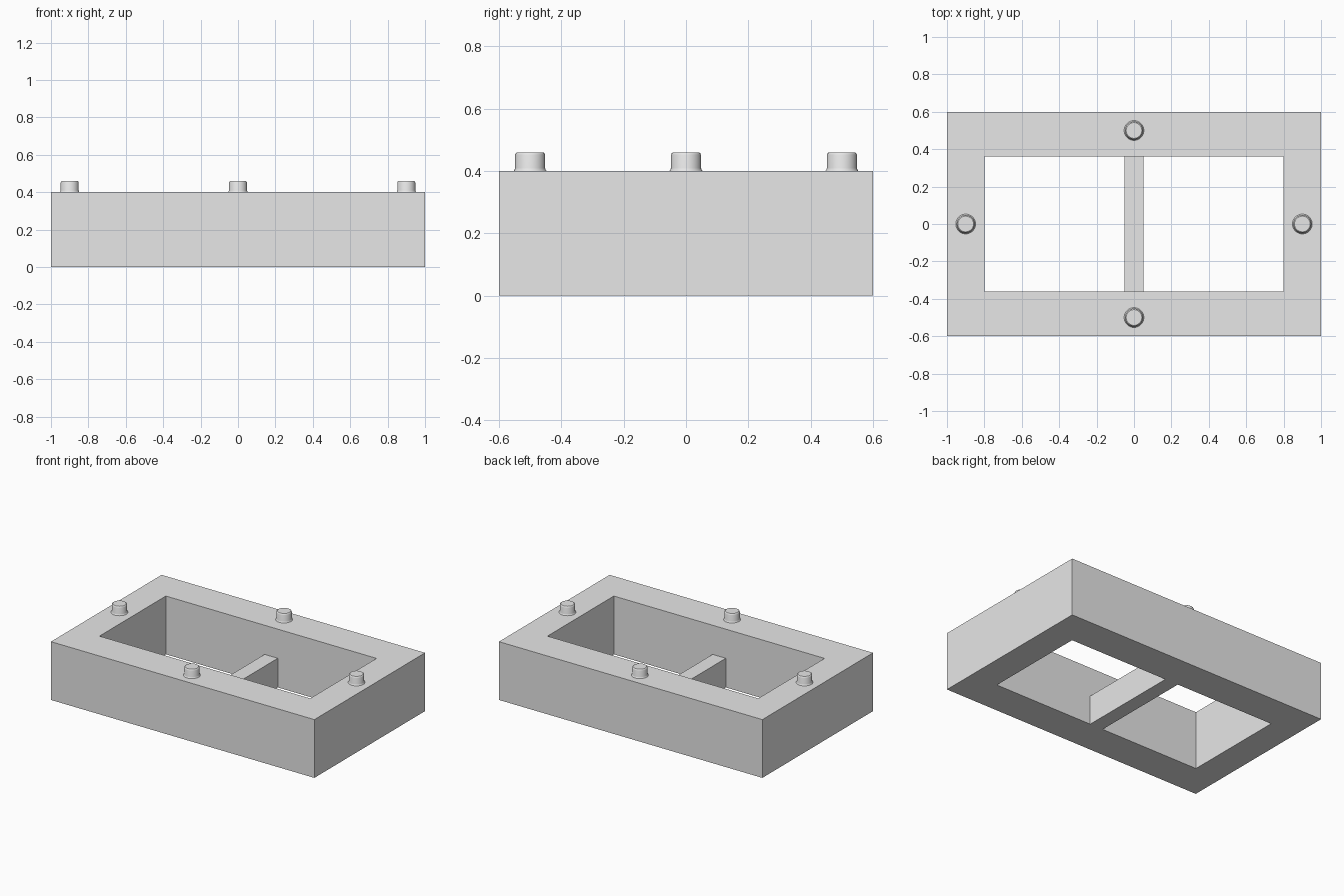
import bpy
import bmesh
from math import radians

cube = bpy.data.objects.get("Cube")
if cube:
    bpy.data.objects.remove(cube, do_unlink=True)

# One plain grey for every part
grey = bpy.data.materials.new("light_grey")
grey.use_nodes = True
colour = (0.8, 0.8, 0.8, 1)
grey.diffuse_color = colour
grey.node_tree.nodes["Principled BSDF"].inputs["Base Color"].default_value = colour

HEIGHT = 0.4
OUTER = (1.0, 0.6)
INNER = (0.8, 0.36)


def add_object(name, bm, location=(0, 0, 0)):
    bmesh.ops.recalc_face_normals(bm, faces=bm.faces)
    mesh = bpy.data.meshes.new(name)
    bm.to_mesh(mesh)
    bm.free()
    mesh.materials.append(grey)
    obj = bpy.data.objects.new(name, mesh)
    obj.location = location
    bpy.context.collection.objects.link(obj)
    return obj


def rectangle(bm, half, z):
    x, y = half
    return [bm.verts.new((sx * x, sy * y, z))
            for sx, sy in ((-1, -1), (1, -1), (1, 1), (-1, 1))]


def join_rings(bm, a, b):
    n = len(a)
    for i in range(n):
        j = (i + 1) % n
        bm.faces.new((a[i], a[j], b[j], b[i]))


# Rectangular frame, open through the middle
bm = bmesh.new()
rings = [rectangle(bm, half, z) for half, z in
         ((OUTER, 0), (OUTER, HEIGHT), (INNER, HEIGHT), (INNER, 0))]
for i in range(4):
    join_rings(bm, rings[i], rings[(i + 1) % 4])
add_object("frame", bm)

# Half-height bar across the opening, flush with the underside
bm = bmesh.new()
half = (0.05, INNER[1])
low, high = rectangle(bm, half, 0), rectangle(bm, half, HEIGHT / 2)
join_rings(bm, low, high)
bm.faces.new(low)
bm.faces.new(high)
add_object("cross_bar", bm)

# Round pegs with a flared foot and a softened top rim: (radius, height)
peg_profile = [(0.053, 0), (0.05, 0.004), (0.048, 0.01), (0.048, 0.052),
               (0.046, 0.057), (0.042, 0.06)]
pegs = {"left": (0.9, 0), "right": (-0.9, 0), "front": (0, -0.5), "back": (0, 0.5)}
for side, (x, y) in pegs.items():
    bm = bmesh.new()
    loops = [bmesh.ops.create_circle(bm, segments=32, radius=r)["verts"]
             for r, z in peg_profile]
    for loop, (r, z) in zip(loops, peg_profile):
        for v in loop:
            v.co.z = z
    for a, b in zip(loops, loops[1:]):
        join_rings(bm, a, b)
    bm.faces.new(loops[-1])
    peg = add_object(side + "_peg", bm, (x, y, HEIGHT))
    bpy.ops.object.select_all(action="DESELECT")
    peg.select_set(True)
    bpy.context.view_layer.objects.active = peg
    bpy.ops.object.shade_smooth_by_angle(angle=radians(35))
